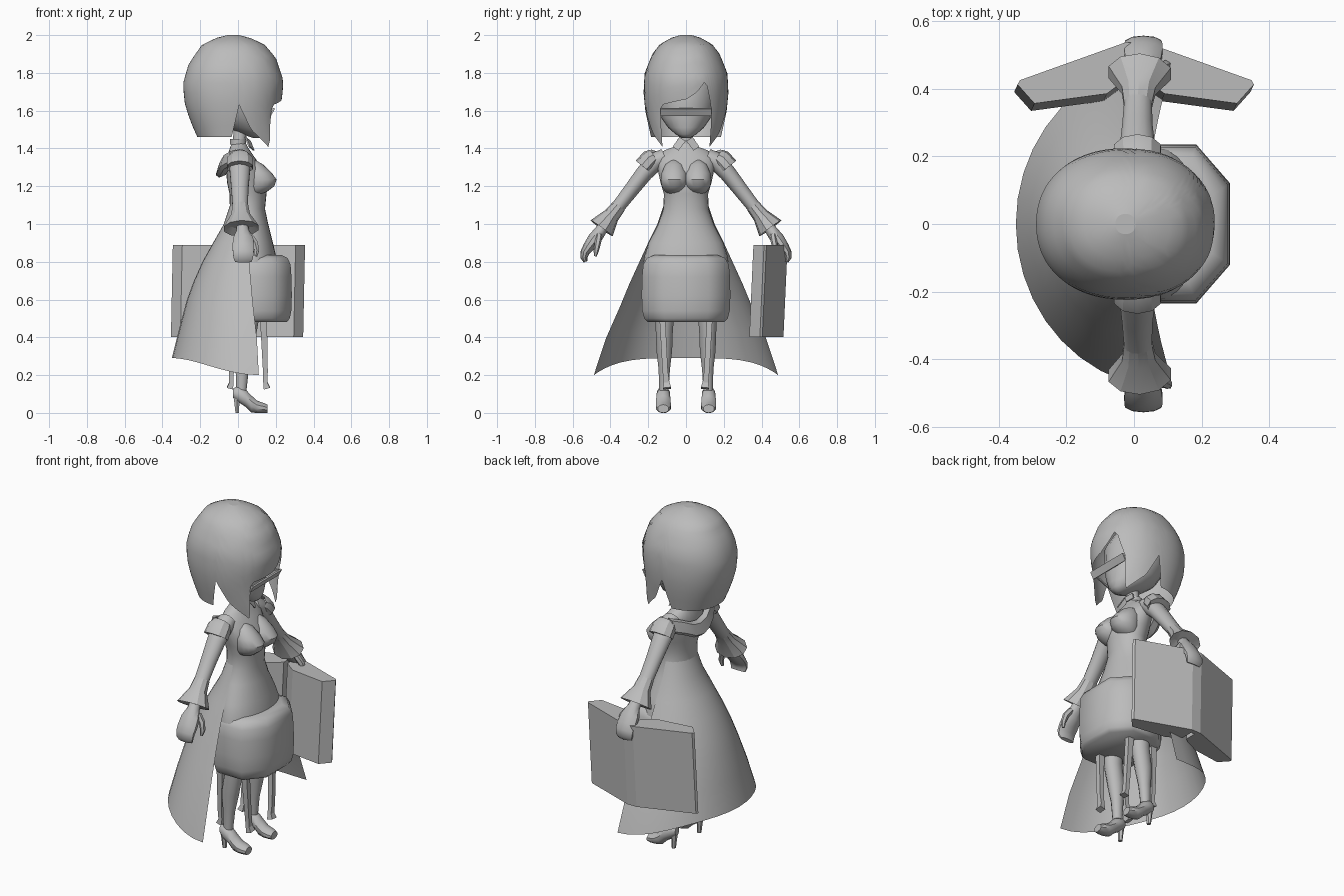
import bpy, bmesh, math
from mathutils import Vector

GREY = bpy.data.materials.new("plain_grey")
GREY.diffuse_color = (0.5, 0.5, 0.5, 1)


def make(name, verts, faces, angle=40):
    me = bpy.data.meshes.new(name)
    me.from_pydata([tuple(v) for v in verts], [], faces)
    bm = bmesh.new()
    bm.from_mesh(me)
    bmesh.ops.recalc_face_normals(bm, faces=bm.faces)
    bm.to_mesh(me)
    bm.free()
    ob = bpy.data.objects.new(name, me)
    bpy.context.collection.objects.link(ob)
    me.materials.append(GREY)
    bpy.ops.object.select_all(action='DESELECT')
    ob.select_set(True)
    bpy.context.view_layer.objects.active = ob
    bpy.ops.object.shade_smooth_by_angle(angle=math.radians(angle))
    return ob


def loft(name, rings, caps=True, closed=True, angle=40):
    n = len(rings[0])
    verts = [v for r in rings for v in r]
    faces = []
    for i in range(len(rings) - 1):
        for j in range(n if closed else n - 1):
            k = (j + 1) % n
            faces.append((i*n + j, i*n + k, (i+1)*n + k, (i+1)*n + j))
    if caps:
        faces += [tuple(range(n)), tuple(range((len(rings)-1)*n, len(rings)*n))]
    return make(name, verts, faces, angle)


def limb(name, stations, n=10, caps=True, angle=40):
    """Tube through (x, y, z, radius along x, radius across)."""
    pts = [Vector(s[:3]) for s in stations]
    rings = []
    for i, s in enumerate(stations):
        d = (pts[min(i+1, len(pts)-1)] - pts[max(i-1, 0)]).normalized()
        ref = Vector((1, 0, 0)) if abs(d.x) < 0.8 else Vector((0, 0, 1))
        u = (ref - d * ref.dot(d)).normalized()
        v = d.cross(u)
        rings.append([pts[i] + u*s[3]*math.cos(a) + v*s[4]*math.sin(a)
                      for a in (2*math.pi*(j+.5)/n for j in range(n))])
    return loft(name, rings, caps, angle=angle)


def stack(name, rows, n=20, caps=True):
    """Stacked ellipses: (z, centre x, radius x, radius y)."""
    return loft(name, [[(cx + rx*math.cos(2*math.pi*j/n), ry*math.sin(2*math.pi*j/n), z)
                        for j in range(n)] for z, cx, rx, ry in rows], caps)


def prism(name, poly, z0, z1, lean=(0, 0)):
    return loft(name, [[(x - lean[0], y - lean[1], z0) for x, y in poly],
                       [(x + lean[0], y + lean[1], z1) for x, y in poly]], angle=20)


def interp(table, t):
    for (a, p), (b, q) in zip(table, table[1:]):
        if t <= b:
            f = max(0, (t - a) / (b - a))
            return p + (q - p) * f
    return table[-1][1]


def side(stations, s):
    return [(p[0], p[1]*s) + tuple(p[2:]) for p in stations]


# Hair: bob shell with a swept fringe, side slits and pointed front locks
front = [(1.40, .27), (1.5, .25), (1.6, .245), (1.68, .26), (1.76, .265), (1.88, .225), (1.95, .165), (1.985, .09), (2, .03)]
back = [(1.40, .16), (1.46, .19), (1.55, .23), (1.65, .26), (1.75, .265), (1.85, .235), (1.95, .165), (1.985, .09), (2, .03)]
wide = [(1.40, .16), (1.46, .185), (1.6, .216), (1.7, .225), (1.8, .219), (1.9, .178), (1.95, .14), (1.985, .08), (2, .03)]
hem = [(-180, 1.46), (-92, 1.46), (-84, 1.63), (-70, 1.50), (-46, 1.40), (-40, 1.52), (-35, 1.63), (0, 1.66),
       (14, 1.70), (26, 1.76), (36, 1.61), (40, 1.52), (46, 1.40), (70, 1.50), (84, 1.63), (92, 1.46), (180, 1.46)]
angs = [-180 + 4*i for i in range(90)]
rings = []
for i in range(15):
    ring = []
    for a in angs:
        low = interp(hem, a)
        z = low + (2.0 - low) * math.sin(math.pi/2 * i/14)
        c, s = math.cos(math.radians(a)), math.sin(math.radians(a))
        c = math.copysign(abs(c)**.92, c)
        s = math.copysign(abs(s)**.92, s)
        ring.append((-.025 + c * interp(front if c > 0 else back, z), s * interp(wide, z), z))
    rings.append(ring)
rings.reverse()
loft("hair", rings, caps=False)
make("hair_crown", rings[0], [tuple(range(len(angs)))])

# Head and neck
stack("head", [(1.455, .10, .02, .02), (1.475, .085, .06, .055), (1.51, .05, .105, .095), (1.56, .02, .14, .13),
               (1.63, 0, .165, .155), (1.75, -.01, .17, .165), (1.85, -.02, .12, .12)])
limb("neck", [(0, 0, 1.36, .05, .05), (.005, 0, 1.42, .036, .036), (.015, 0, 1.52, .036, .036)], 12)

# Glasses: narrow tilted front strip and side arms
loft("glasses_front", [[(.168, y, 1.575), (.175, y, 1.572), (.195, y, 1.61), (.187, y, 1.614)]
                       for y in (-.135, .135)], angle=20)
for s in (-1, 1):
    limb("glasses_arm", [(.187, .13*s, 1.608, .007, .005), (.05, .15*s, 1.57, .007, .005)], 4)

# Torso flowing into the dress front
stack("torso", [(1.43, .005, .036, .036), (1.41, .005, .045, .06), (1.39, .008, .055, .115), (1.35, .015, .075, .16),
                (1.29, .035, .098, .15), (1.22, .05, .108, .135), (1.16, .053, .098, .117), (1.08, .05, .093, .12),
                (1.0, .05, .11, .148), (.9, .06, .125, .198), (.83, .07, .132, .22), (.80, .07, .135, .225)], 28)
for s in (-1, 1):
    bust = [(1.345, .07, .01, .01), (1.315, .083, .05, .048), (1.27, .103, .077, .068), (1.235, .118, .086, .073),
            (1.2, .114, .078, .067), (1.172, .10, .055, .05), (1.15, .085, .015, .015)]
    ob = stack("bust", bust, 18)
    ob.location.y = .062 * s
    # Pointed shirt collar
    loft("collar", [[(.06 + d, .002*s, 1.44), (.035 + d, .035*s, 1.46), (.055 + d, .07*s, 1.41),
                     (.08 + d, .04*s, 1.388)] for d in (0, .008)], angle=20)
limb("neckband", [(0, 0, 1.42, .045, .045), (0, 0, 1.45, .045, .045)], 10, caps=False)

# Rounded hip skirt
octo = [(.19, .12), (.09, .235), (-.09, .235), (-.19, .12), (-.19, -.12), (-.09, -.235), (.09, -.235), (.19, -.12)]
loft("skirt", [[(.095 + x*k, y*k, z) for x, y in octo] for z, k in
               ((.835, .72), (.82, .88), (.785, .965), (.72, .99), (.62, 1), (.54, .985), (.5, .94), (.48, .86))], angle=70)

# Long open train behind
rows = [(1.10, .05, .092, .118), (1.0, .05, .125, .152), (.9, .055, .187, .203), (.8, .06, .248, .252),
        (.7, .07, .303, .302), (.6, .08, .35, .348), (.45, .10, .41, .425), (.29, .11, .46, .488)]
rings = []
for z, cx, rx, ry in rows:
    t = (1.1 - z) / .81
    rings.append([(cx + rx*math.cos(a), ry*math.sin(a), z - .09*t*t*abs(math.sin(a))**4)
                  for a in (math.pi/2 + math.pi*j/20 for j in range(21))])
loft("train", rings, caps=False, closed=False)

# Draped band around the back of the shoulders
drape = [(-.04, .185, 1.355), (-.075, .13, 1.335), (-.095, .06, 1.30), (-.10, 0, 1.29)]
path = drape + [(x, -y, z) for x, y, z in drape[-2::-1]]
loft("back_drape", [[(x + .03, y, z + .04), (x, y, z + .03), (x - .018, y, z - .03), (x, y, z - .045),
                     (x + .035, y, z - .03)] for x, y, z in path])

for s in (-1, 1):
    # Arm, shoulder band and flared cuff
    limb("arm", side([(.01, .11, 1.355, .05, .045), (.01, .165, 1.33, .06, .052), (.01, .22, 1.27, .054, .045),
                      (.01, .29, 1.18, .046, .04), (.012, .36, 1.09, .042, .036), (.015, .41, 1.03, .045, .04)], s), 14)
    limb("shoulder_band", side([(.01, .165, 1.355, .058, .046), (.01, .185, 1.342, .07, .056),
                                (.01, .222, 1.30, .073, .056), (.01, .21, 1.31, .05, .04)], s), 10, caps=False, angle=30)
    limb("cuff", side([(.012, .355, 1.095, .044, .038), (.014, .395, 1.045, .052, .044), (.017, .447, .977, .097, .072),
                       (.017, .435, .99, .05, .04)], s), 10, caps=False, angle=30)
    # Mitten-like hand with curled fingers and a thumb
    limb("hand", side([(.02, .42, 1.01, .028, .026), (.025, .455, .96, .036, .032), (.027, .485, .92, .056, .036),
                       (.028, .515, .88, .06, .03), (.028, .535, .85, .058, .024), (.028, .54, .82, .054, .018),
                       (.028, .532, .80, .046, .010)], s), 10)
    limb("thumb", side([(.06, .46, .94, .018, .018), (.09, .467, .90, .018, .017), (.10, .475, .86, .014, .014),
                        (.095, .48, .83, .008, .008)], s), 6)
    # Leg and heeled shoe
    limb("leg", side([(.06, .112, .55, .062, .055), (.05, .115, .44, .052, .047), (.03, .115, .33, .05, .043),
                      (.022, .115, .23, .036, .031), (.018, .117, .12, .028, .026)], s), 12)
    y = .12 * s
    loft("shoe", [[(x, y + w*math.cos(a), z + h*math.sin(a))
                   for a in (2*math.pi*(j+.5)/10 for j in range(10))] for x, z, w, h in
                  ((-.026, .105, .02, .025), (0, .10, .036, .042), (.04, .078, .038, .046),
                   (.07, .048, .041, .045), (.10, .032, .042, .033), (.135, .026, .04, .027), (.155, .022, .03, .022))])
    limb("heel", [(-.004, y, .10, .025, .026), (-.006, y, .05, .015, .016), (-.004, y, 0, .011, .013)], 6)
    # Seat posts with flared feet under the skirt
    for x, d in ((-.035, -1), (.145, 1)):
        limb("seat_post", [(x - .01*d, .125*s, .5, .026, .022), (x, .11*s, .22, .018, .02), (x, .103*s, .16, .016, .022),
                           (x + .008*d, .10*s, .13, .024, .03)], 4, angle=20)

# Open book: two thick halves joined at the spine
for s in (-1, 1):
    prism("book_half", [(.35*s, .402), (.343*s, .415), (.03*s, .527), (.012*s, .50), (.012*s, .43),
                        (.085*s, .375), (.30*s, .346)], .403, .888, (.005, .011))
prism("book_spine", [(-.03, .50), (-.03, .527), (.03, .527), (.03, .50)], .403, .888, (.005, .011))
